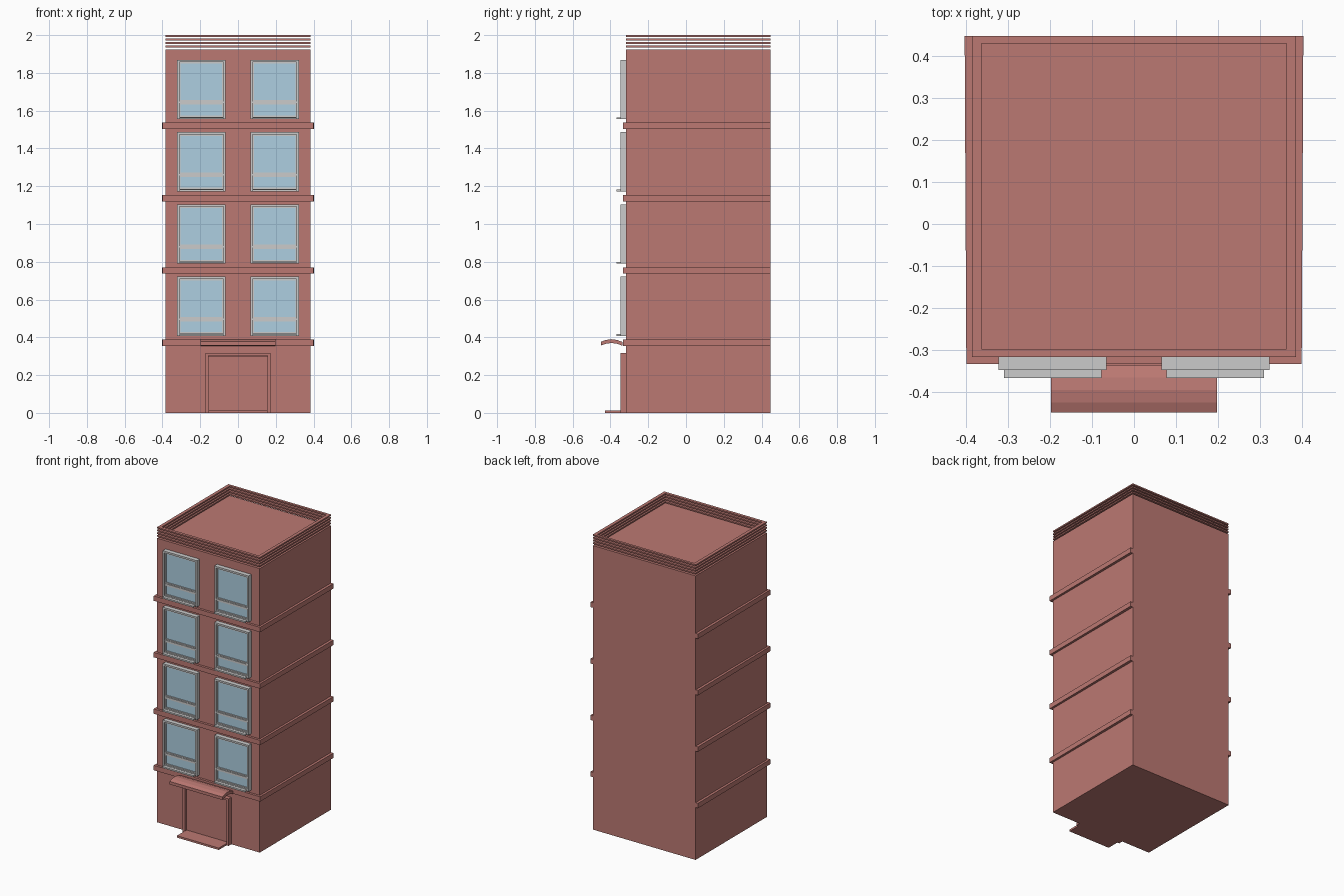
import bpy, bmesh

if "Cube" in bpy.data.objects:
    bpy.data.objects.remove(bpy.data.objects["Cube"])


def material(name, rgb):
    m = bpy.data.materials.new(name)
    m.diffuse_color = (*rgb, 1)
    m.use_nodes = True
    m.node_tree.nodes["Principled BSDF"].inputs["Base Color"].default_value = m.diffuse_color
    return m


BRICK = material("brick_red", (0.5, 0.19, 0.17))
GLASS = material("glass_blue", (0.42, 0.62, 0.75))


def finish(name, bm, mat):
    bmesh.ops.recalc_face_normals(bm, faces=bm.faces)
    me = bpy.data.meshes.new(name)
    bm.to_mesh(me)
    bm.free()
    ob = bpy.data.objects.new(name, me)
    bpy.context.collection.objects.link(ob)
    if mat:
        me.materials.append(mat)
    return ob


def prism(name, points, offset, mat=None):
    """Extrude a closed flat outline along an offset vector."""
    bm = bmesh.new()
    face = bm.faces.new([bm.verts.new(p) for p in points])
    new = bmesh.ops.extrude_face_region(bm, geom=[face], use_keep_orig=True)
    verts = [g for g in new["geom"] if isinstance(g, bmesh.types.BMVert)]
    bmesh.ops.translate(bm, verts=verts, vec=offset)
    return finish(name, bm, mat)


def box(name, x, y, z, mat=None):
    pts = [(x[0], y[0], z[0]), (x[1], y[0], z[0]), (x[1], y[1], z[0]), (x[0], y[1], z[0])]
    return prism(name, pts, (0, 0, z[1] - z[0]), mat)


def ring(name, outer, inner, place, depth, mat=None):
    """Rectangular frame: rects are (u0, u1, v0, v1), place maps (u, v, d) to xyz."""
    bm = bmesh.new()
    loops = []
    for (a, b, c, e), d in ((outer, depth[0]), (inner, depth[0]),
                            (inner, depth[1]), (outer, depth[1])):
        loops.append([bm.verts.new(place(u, v, d)) for u, v in ((a, c), (b, c), (b, e), (a, e))])
    for k in range(4):
        p, q = loops[k], loops[(k + 1) % 4]
        for i in range(4):
            j = (i + 1) % 4
            bm.faces.new((p[i], p[j], q[j], q[i]))
    return finish(name, bm, mat)


def wall(u, v, d):
    return (u, d, v)


def flat(u, v, d):
    return (u, v, d)


W, FRONT, BACK, ROOF = 0.385, -0.317, 0.447, 1.925
PITCH = 0.3827

# Main block
box("building_body", (-W, W), (FRONT, BACK), (0, ROOF), BRICK)

# Roof rails
for i in range(4):
    z = 2.0 - i * 0.0185
    ring(f"roof_rail_{i + 1}", (-W, W, FRONT, BACK), (-0.363, 0.363, -0.297, 0.43),
         flat, (z - 0.009, z), BRICK)

for floor in range(4):
    dz = floor * PITCH
    # Floor band wrapping front and sides, flush at the back
    z0 = 0.355 + dz
    outline = [(-0.403, BACK, z0), (-0.399, -0.333, z0), (0.399, -0.333, z0), (0.403, BACK, z0),
               (W, BACK, z0), (W, FRONT, z0), (-W, FRONT, z0), (-W, BACK, z0)]
    prism(f"floor_band_{floor + 1}", outline, (0, 0, 0.033), BRICK)

    # Two windows per floor
    for s, side in ((-1, "left"), (1, "right")):
        tag = f"{side}_{floor + 1}"
        cx, zb = s * 0.1935, 0.407 + dz

        def rect(hw, lo, hi):
            return (cx - hw, cx + hw, zb + lo, zb + hi)

        ring(f"window_frame_{tag}", rect(0.1285, 0, 0.314), rect(0.117, 0.012, 0.302),
             wall, (-0.347, FRONT))
        for part, lo, hi in (("upper", 0.093, 0.302), ("lower", 0.012, 0.085)):
            ring(f"window_sash_{part}_{tag}", rect(0.117, lo, hi),
                 rect(0.110, lo + 0.008, hi - 0.008), wall, (-0.339, FRONT))
            box(f"window_glass_{part}_{tag}", (cx - 0.112, cx + 0.112), (-0.333, FRONT),
                (zb + lo + 0.006, zb + hi - 0.006), GLASS)
        box(f"window_bar_{tag}", (cx - 0.117, cx + 0.117), (-0.343, FRONT),
            (zb + 0.085, zb + 0.093))
        box(f"window_sill_{tag}", (cx - 0.116, cx + 0.116), (-0.367, -0.335),
            (zb, zb + 0.01))

# Entrance: door surround, panel and step
surround = [(-0.172, 0), (-0.172, 0.318), (0.172, 0.318), (0.172, 0),
            (0.155, 0), (0.155, 0.304), (-0.155, 0.304), (-0.155, 0)]
prism("door_surround", [(x, -0.347, z) for x, z in surround], (0, 0.03, 0), BRICK)
box("door_panel", (-0.155, 0.155), (-0.328, FRONT), (0, 0.298), BRICK)
box("door_step", (-0.157, 0.157), (-0.43, FRONT), (0, 0.013), BRICK)

# Arched canopy over the door
top = [(-0.449, 0.377), (-0.425, 0.386), (-0.395, 0.39), (-0.365, 0.386), (-0.335, 0.375)]
arch = top + [(y, z - 0.02) for y, z in reversed(top)]
prism("door_canopy", [(-0.198, y, z) for y, z in arch], (0.396, 0, 0), BRICK)
